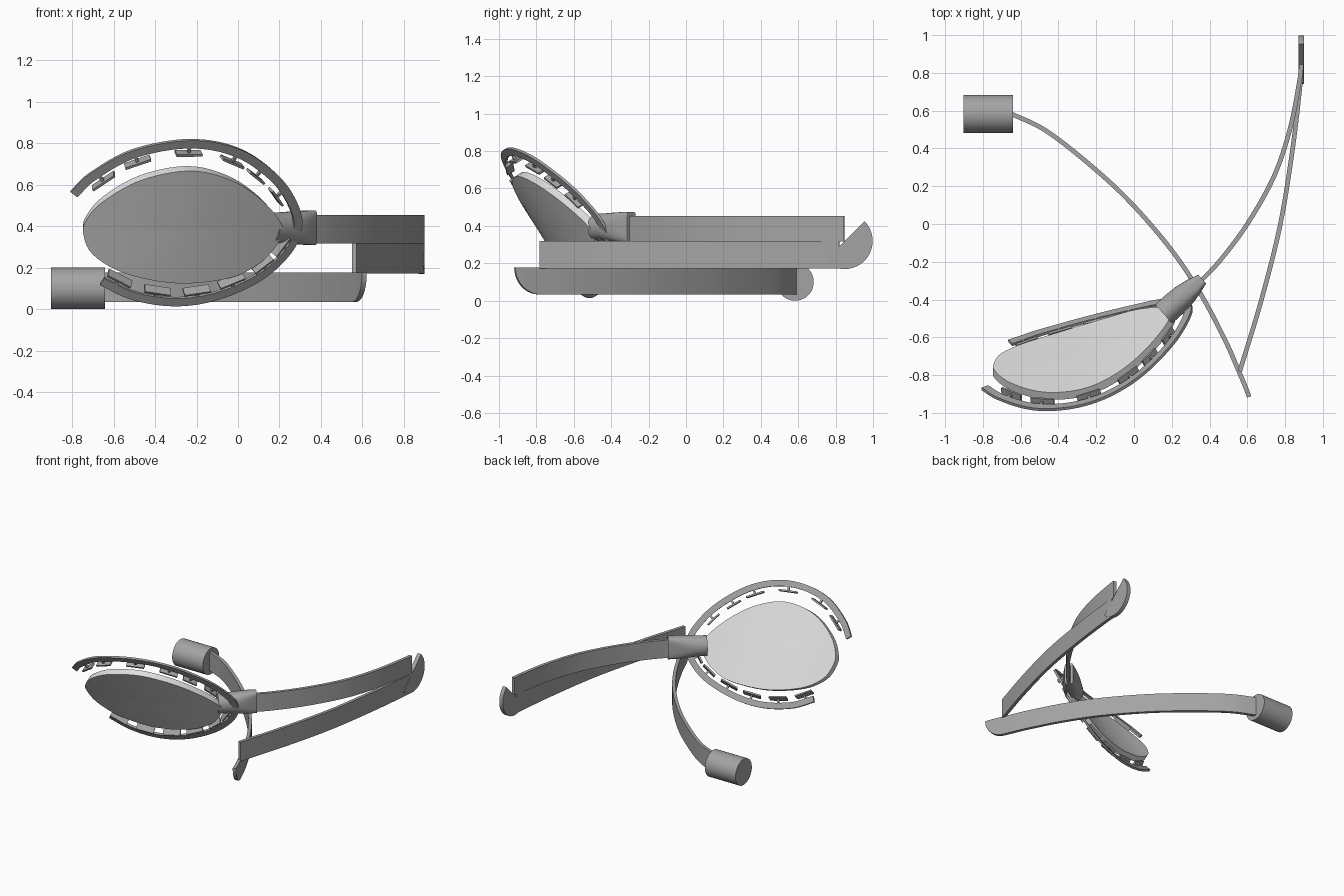
import bpy, bmesh, math
from mathutils import Vector, Matrix

if "Cube" in bpy.data.objects:
    bpy.data.objects.remove(bpy.data.objects["Cube"])


def material(name, v):
    m = bpy.data.materials.new(name)
    m.diffuse_color = (v, v, v, 1)
    m.use_nodes = True
    m.node_tree.nodes["Principled BSDF"].inputs["Base Color"].default_value = m.diffuse_color
    return m


GREY = material("grey metal", 0.37)
LIGHT = material("light diffuser", 0.75)


def finish(bm, name, mat=GREY, angle=35):
    bmesh.ops.recalc_face_normals(bm, faces=bm.faces)
    me = bpy.data.meshes.new(name)
    bm.to_mesh(me)
    bm.free()
    ob = bpy.data.objects.new(name, me)
    bpy.context.collection.objects.link(ob)
    me.materials.append(mat)
    bpy.ops.object.select_all(action='DESELECT')
    ob.select_set(True)
    bpy.context.view_layer.objects.active = ob
    bpy.ops.object.shade_smooth_by_angle(angle=math.radians(angle))
    return ob


def spline(pts, steps, closed=False):
    """Smooth curve through 2D points."""
    p = [Vector(q) for q in pts]
    n = len(p)
    if closed:
        get = lambda i: p[i % n]
    else:
        ext = [2 * p[0] - p[1]] + p + [2 * p[-1] - p[-2]]
        get = lambda i: ext[i + 1]
    out = []
    for i in range(n if closed else n - 1):
        a, b, c, d = (get(i + k) for k in (-1, 0, 1, 2))
        for s in range(steps):
            t = s / steps
            out.append(0.5 * (2 * b + (c - a) * t + (2 * a - 5 * b + 4 * c - d) * t * t
                              + (3 * b - a - 3 * c + d) * t ** 3))
    if not closed:
        out.append(p[-1].copy())
    return out


def loft(bm, sections, cap=True):
    """Bridge a list of point loops into a tube."""
    rows = [[bm.verts.new(v) for v in s] for s in sections]
    n = len(rows[0])
    for r, q in zip(rows, rows[1:]):
        for i in range(n):
            bm.faces.new((r[i], r[(i + 1) % n], q[(i + 1) % n], q[i]))
    if cap:
        bm.faces.new(rows[0])
        bm.faces.new(rows[-1])


def band(name, pts, z0, z1, thick=0.024, round_from=None):
    """Upright curved strip, optionally with a rounded lower end."""
    path = spline(pts, 8)
    secs = []
    for i, p in enumerate(path):
        t = (path[min(i + 1, len(path) - 1)] - path[max(i - 1, 0)]).normalized()
        s = Vector((-t.y, t.x)) * thick / 2
        low = z0
        if round_from is not None and p.y < round_from:
            k = min(1, (round_from - p.y) / (round_from - path[-1].y))
            low = z1 - (z1 - z0) * max(0.03, math.sqrt(1 - k * k))
        a, b = p + s, p - s
        secs.append([(a.x, a.y, low), (b.x, b.y, low), (b.x, b.y, z1), (a.x, a.y, z1)])
    bm = bmesh.new()
    loft(bm, secs)
    finish(bm, name)


# Base weight
bm = bmesh.new()
bmesh.ops.create_cone(bm, cap_ends=True, segments=48, radius1=0.1, radius2=0.1, depth=0.262,
                      matrix=Matrix.Translation((-0.771, 0.583, 0.1)) @ Matrix.Rotation(math.pi / 2, 4, 'Y'))
finish(bm, "base_cylinder")

# Three folding arms
band("lower_arm", [(-0.66, 0.588), (-0.46, 0.49), (-0.2, 0.285), (0, 0.095), (0.2, -0.14), (0.35, -0.365),
                   (0.48, -0.61), (0.555, -0.78), (0.585, -0.85), (0.603, -0.897), (0.609, -0.915)],
     0.033, 0.177, round_from=-0.78)
band("middle_arm", [(0.56, -0.78), (0.675, -0.4), (0.775, 0), (0.84, 0.4), (0.878, 0.72), (0.886, 0.82)], 0.171, 0.319)
band("upper_arm", [(0.33, -0.325), (0.45, -0.2), (0.6, 0), (0.74, 0.25), (0.825, 0.5), (0.873, 0.74), (0.887, 0.845)],
     0.316, 0.454)

# Half-disc hinge at the arm tips
bm = bmesh.new()
angles = [math.radians(-135 + 180 * i / 32) for i in range(33)]
loft(bm, [[(x, 0.848 + 0.15 * math.cos(a), 0.319 + 0.15 * math.sin(a)) for a in angles] for x in (0.87, 0.9)])
finish(bm, "hinge_half_disc")

# Head joint: round collar flattening to a wedge at the arm
d = Vector((0.74, 0.67, 0)).normalized()
side = Vector((-d.y, d.x, 0))
secs = []
for t, w, h, power in ((0, .068, .073, 1), (.07, .068, .075, 1), (.14, .064, .079, .8), (.21, .051, .082, .55),
                       (.275, .031, .083, .3)):
    sec = []
    for i in range(32):
        a = 2 * math.pi * (i + .5) / 32
        c, s = math.cos(a), math.sin(a)
        c, s = (math.copysign(abs(v) ** power, v) for v in (c, s))
        sec.append(Vector((0.157, -0.476, 0.392)) + d * t + side * (w * c) + Vector((0, 0, h * s)))
    secs.append(sec)
bm = bmesh.new()
loft(bm, secs)
finish(bm, "head_joint")


# Bowed, leaning surface that the head follows
def surf(x, z, lean=0.626):
    return Vector((x, -0.78 + 0.135 * (x + 0.745) + 0.354 * (x + 0.745) * (x + 0.24) - lean * (z - 0.4), z))


def normal(x):
    return Vector((-(0.135 + 0.354 * (2 * x + 0.985)), 1, 0.626)).normalized()


# Teardrop lamp panel with a thick rim
outline = spline([(-0.745, 0.375), (-0.7, 0.275), (-0.55, 0.185), (-0.3, 0.135), (-0.05, 0.16), (0.1, 0.235),
                  (0.19, 0.34), (0.2, 0.42), (0.1, 0.54), (-0.05, 0.635), (-0.24, 0.677), (-0.47, 0.632),
                  (-0.65, 0.53), (-0.73, 0.44)], 5, closed=True)
mid = Vector((-0.26, 0.395))
bm = bmesh.new()


def skin(r, q):
    for i in range(len(r)):
        j = (i + 1) % len(r)
        bm.faces.new((r[i], r[j], q[j], q[i]))


def layer(offset):
    """One face of the panel, rings closing on a centre point."""
    rows = []
    for s in (0.25, 0.5, 0.75, 1):
        row = []
        for p in outline:
            q = mid + (p - mid) * s
            row.append(bm.verts.new(surf(q.x, q.y) + normal(q.x) * offset))
        rows.append(row)
    hub = bm.verts.new(surf(*mid) + normal(mid.x) * offset)
    for i in range(len(outline)):
        bm.faces.new((hub, rows[0][i], rows[0][(i + 1) % len(outline)]))
    for r, q in zip(rows, rows[1:]):
        skin(r, q)
    return rows[-1]


skin(layer(-0.022), layer(0.024))
finish(bm, "lamp_panel", LIGHT)

# Open ring around the panel: a flat ribbon
ring = spline([(-0.79, 0.555), (-0.7, 0.64), (-0.5, 0.75), (-0.23, 0.797), (0, 0.753), (0.18, 0.627), (0.27, 0.49),
               (0.285, 0.38), (0.23, 0.27), (0.1, 0.155), (-0.1, 0.066), (-0.3, 0.036), (-0.5, 0.065), (-0.655, 0.135)], 8)
pos = [surf(p.x, p.y, 0.575) for p in ring]


def frame(i):
    t = (pos[min(i + 1, len(pos) - 1)] - pos[max(i - 1, 0)]).normalized()
    n = normal(pos[i].x)
    return t, t.cross(n).normalized(), n


secs = []
for i, p in enumerate(pos):
    t, o, n = frame(i)
    secs.append([p + o * a * 0.022 + n * b * 0.008 for a, b in ((1, 1), (1, -1), (-1, -1), (-1, 1))])
bm = bmesh.new()
loft(bm, secs)
finish(bm, "outer_ring")


# Small plates on stems along the inside of the ring
def nearest(x, upper):
    return min((i for i, p in enumerate(pos) if (p.z > 0.4) == upper), key=lambda i: abs(pos[i].x - x))


center = surf(*mid)
spots = [(x, True) for x in (-0.69, -0.49, -0.23, -0.01, 0.13, 0.225)]
spots += [(x, False) for x in (-0.6, -0.4, -0.21, -0.02, 0.13, 0.24)]
for k, (x, upper) in enumerate(spots):
    i = nearest(x, upper)
    t, o, n = frame(i)
    inward = o if o.dot(center - pos[i]) > 0 else -o
    # Lower plates are turned more upright
    wide = n if upper else n + Vector((0, 0, 0.6))
    wide = (wide - t * wide.dot(t)).normalized()
    bm = bmesh.new()
    for size, off, across in (((0.13 if x < 0.1 else 0.11, 0.012, 0.045), 0.054, wide),
                              ((0.014, 0.05, 0.014), 0.03, n)):
        rot = Matrix((t, across.cross(t).normalized(), across)).transposed().to_4x4()
        m = Matrix.Translation(pos[i] + inward * off) @ rot @ Matrix.Diagonal((*size, 1))
        bmesh.ops.create_cube(bm, size=1, matrix=m)
    finish(bm, f"light_plate_{k + 1}")
